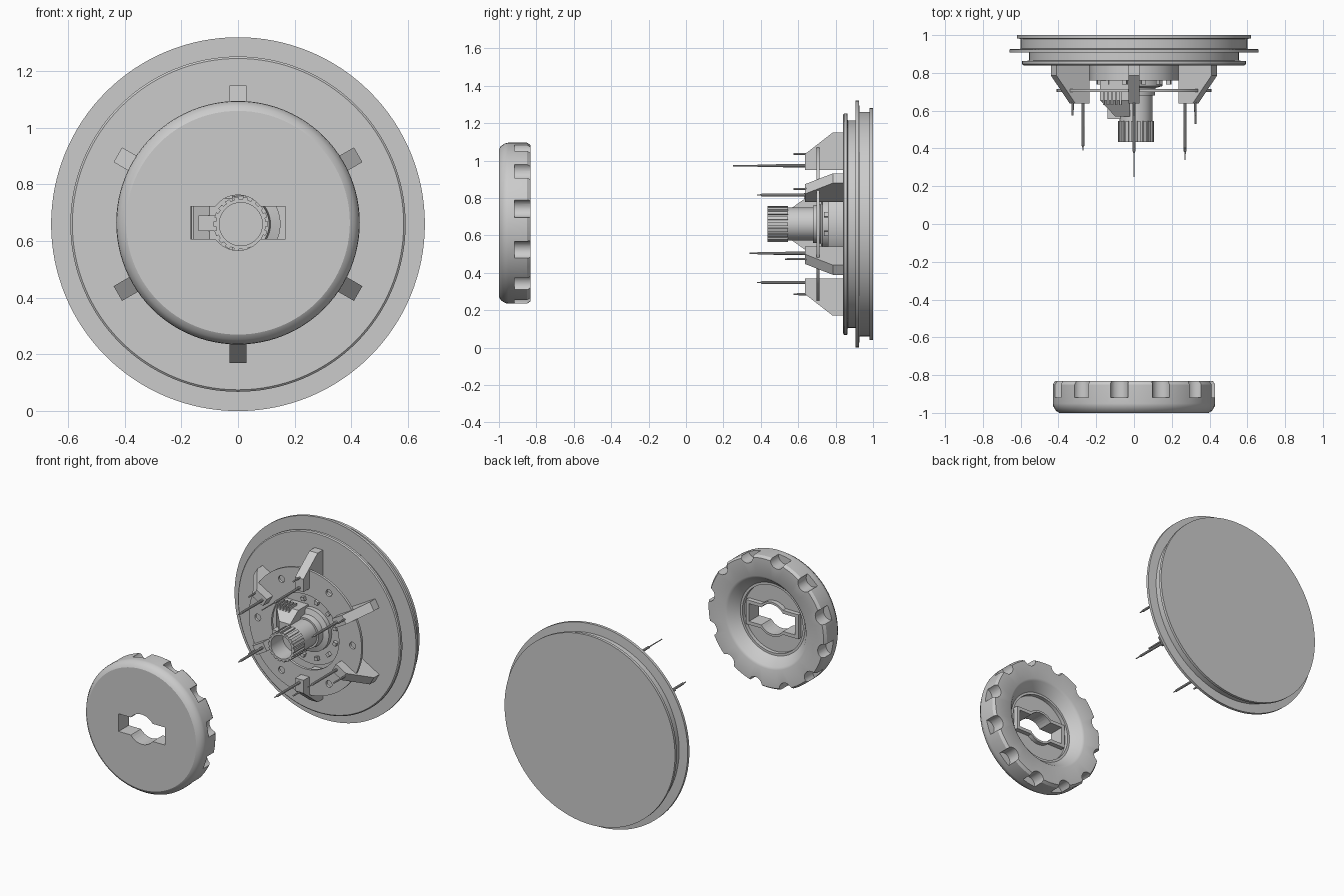
import bpy, bmesh, math
from mathutils import Vector

if "Cube" in bpy.data.objects:
    bpy.data.objects.remove(bpy.data.objects["Cube"])

C = 0.66          # height of the common axis, which runs along y
TAU = math.tau


def finish(name, bm, angle=30):
    bmesh.ops.recalc_face_normals(bm, faces=bm.faces)
    me = bpy.data.meshes.new(name)
    bm.to_mesh(me)
    bm.free()
    ob = bpy.data.objects.new(name, me)
    bpy.context.collection.objects.link(ob)
    smooth(me, angle)
    return ob


def smooth(me, angle=30):
    me.polygons.foreach_set("use_smooth", [True] * len(me.polygons))
    me.set_sharp_from_angle(angle=math.radians(angle))


def polar(r, y, a, t=0.0, cx=0.0):
    return Vector((cx + r * math.cos(a) - t * math.sin(a), y,
                   C + r * math.sin(a) + t * math.cos(a)))


def add_lathe(bm, profile, cx=0.0, cz=C, n=96, closed=False):
    # profile is (radius, y); zero radius collapses to a pole
    rings = []
    for r, y in profile:
        if r == 0:
            rings.append([bm.verts.new((cx, y, cz))] * n)
        else:
            rings.append([bm.verts.new((cx + r * math.cos(TAU * i / n), y,
                                        cz + r * math.sin(TAU * i / n))) for i in range(n)])
    pairs = list(zip(rings, rings[1:]))
    if closed:
        pairs.append((rings[-1], rings[0]))
    for a, b in pairs:
        for i in range(n):
            j = (i + 1) % n
            bm.faces.new(list(dict.fromkeys((a[i], a[j], b[j], b[i]))))


def add_hull(bm, pts):
    vs = [bm.verts.new(p) for p in pts]
    bmesh.ops.convex_hull(bm, input=vs)


def add_box(bm, x0, x1, y0, y1, z0, z1):
    add_hull(bm, [(x, y, z) for x in (x0, x1) for y in (y0, y1) for z in (z0, z1)])


def lathe(name, profile, closed=False, **kw):
    bm = bmesh.new()
    add_lathe(bm, profile, closed=closed, **kw)
    return finish(name, bm)


def add_rod(bm, x, z, r, y0, y1, n=12):
    add_lathe(bm, [(0, y0), (r, y0), (r, y1), (0, y1)], x, z, n)


def cut(ob, cutter):
    mod = ob.modifiers.new("cut", 'BOOLEAN')
    mod.operation, mod.solver, mod.object = 'DIFFERENCE', 'EXACT', cutter
    cutter.hide_render = True
    deps = bpy.context.evaluated_depsgraph_get()
    me = bpy.data.meshes.new_from_object(ob.evaluated_get(deps))
    ob.modifiers.clear()
    ob.data = me
    bpy.data.objects.remove(cutter)
    smooth(me)


# Large grooved disc at the back
lathe("back_disc", [(0, .84), (.585, .84), (.592, .846), (.592, .862), (.555, .865), (.555, .907),
                    (.66, .907), (.66, .925), (.60, .928), (.60, .98), (.62, .982),
                    (.62, 1), (0, 1)], n=128)
# Raised hub with tapered collar
lathe("hub", [(0, .76), (.235, .76), (.235, .845), (0, .845)])
lathe("collar", [(0, .68), (.10, .68), (.105, .72), (.14, .73), (.14, .765), (0, .765)], cx=.01)

# Thin ring plate with screw holes
plate = lathe("ring_plate", [(.245, .698), (.41, .698), (.41, .715), (.245, .715)], closed=True)
bm = bmesh.new()
for k in range(6):
    p = polar(.345, 0, TAU * k / 6)
    add_rod(bm, p.x, p.z, .022, .65, .76, 20)
cut(plate, finish("hole_cutter", bm))

# Six radial ribs carrying a long and a short pin each
long_tip = {30: .38, 90: .25, 150: .39, 210: .39, 270: .38, 330: .34}
short_tip = {330: .53}
ribs, pins = bmesh.new(), bmesh.new()
for deg, tip in long_tip.items():
    a = math.radians(deg)
    outline = [(.29, .637), (.375, .637), (.49, .785), (.49, .845), (.29, .845)]
    add_hull(ribs, [polar(r, y, a, t) for r, y in outline for t in (-.03, .03)])
    p = polar(.312, 0, a)
    mid = max(tip + .02, .38)
    add_lathe(pins, [(0, tip), (.003, tip), (.004, mid), (.008, mid + .005), (.009, .65), (0, .65)],
              p.x, p.z, 10)
    p = polar(.375, 0, a)
    add_lathe(pins, [(0, short_tip.get(deg, .575)), (.005, short_tip.get(deg, .575)),
                     (.006, .61), (.006, .70), (0, .70)], p.x, p.z, 10)
finish("ribs", ribs)
finish("pins", pins)

# Small pegs on the hub face
bm = bmesh.new()
for k in range(12):
    a = TAU * (k + .5) / 12
    add_hull(bm, [polar(.19 + dr, y, a, t) for dr in (-.012, .012)
                  for y in (.738, .765) for t in (-.012, .012)])
finish("hub_pegs", bm)

# Hollow splined shaft
bm = bmesh.new()
add_lathe(bm, [(0, .56), (.076, .56), (.076, .435), (.088, .435), (.088, .70), (0, .70)], cx=.01, n=64)
for k in range(18):
    a = TAU * k / 18
    add_hull(bm, [polar(r, y, a, t, .01) for r in (.08, .096)
                  for y in (.435, .545) for t in (-.009, .009)])
finish("splined_shaft", bm)

# Wedge-shaped side block with cooling fins
bm = bmesh.new()
add_hull(bm, [(x, y, C + s * h) for s in (-1, 1) for x, y, h in
              [(-.18, .765, .15), (-.02, .765, .15), (-.18, .655, .15), (-.02, .655, .15),
               (-.10, .57, .09), (-.02, .57, .09)]])
for k in range(5):
    x = -.165 + .022 * k
    add_box(bm, x, x + .01, .63, .71, .55, .825)
add_box(bm, -.14, -.07, .555, .70, .635, .69)
finish("side_wedge", bm)

# Round knob, dished at the rear, with a chamfered rim
K = .665
knob = lathe("knob", [(0, -1), (.395, -1), (.412, -.99), (.428, -.965), (.43, -.95), (.43, -.85),
                      (.418, -.832), (.30, -.832), (.285, -.84), (.235, -.90), (.22, -.90),
                      (.22, -.925), (0, -.925)], cz=K)
# Twelve finger notches in the rim
bm = bmesh.new()
for k in range(12):
    a = math.radians(10.5 + 30 * k)
    add_rod(bm, .43 * math.cos(a), K + .43 * math.sin(a), .048, -.918, -.80, 24)
cut(knob, finish("notch_cutter", bm))


def slot_outline(w, h, r, n=10):
    # rectangle crossed by a circle
    a0 = math.asin(h / r)
    arc = [a0 + (math.pi - 2 * a0) * i / n for i in range(n + 1)]
    top = [(r * math.cos(a), r * math.sin(a)) for a in arc]
    half = [(w, h)] + top + [(-w, h)]
    return half + [(-x, -z) for x, z in half]


def slot_prism(name, w, h, r, y0, y1):
    b = bmesh.new()
    f = b.faces.new([b.verts.new((x, y0, K + z)) for x, z in slot_outline(w, h, r)])
    new = bmesh.ops.extrude_face_region(b, geom=[f])["geom"]
    bmesh.ops.translate(b, vec=(0, y1 - y0, 0),
                        verts=[v for v in new if isinstance(v, bmesh.types.BMVert)])
    return finish(name, b)


# Keyhole slot through the knob and a raised frame behind it
cut(knob, slot_prism("slot_cutter", .168, .058, .098, -1.1, -.7))
frame = slot_prism("slot_frame", .19, .08, .112, -.93, -.895)
cut(frame, slot_prism("frame_cutter", .168, .058, .098, -1.1, -.7))
